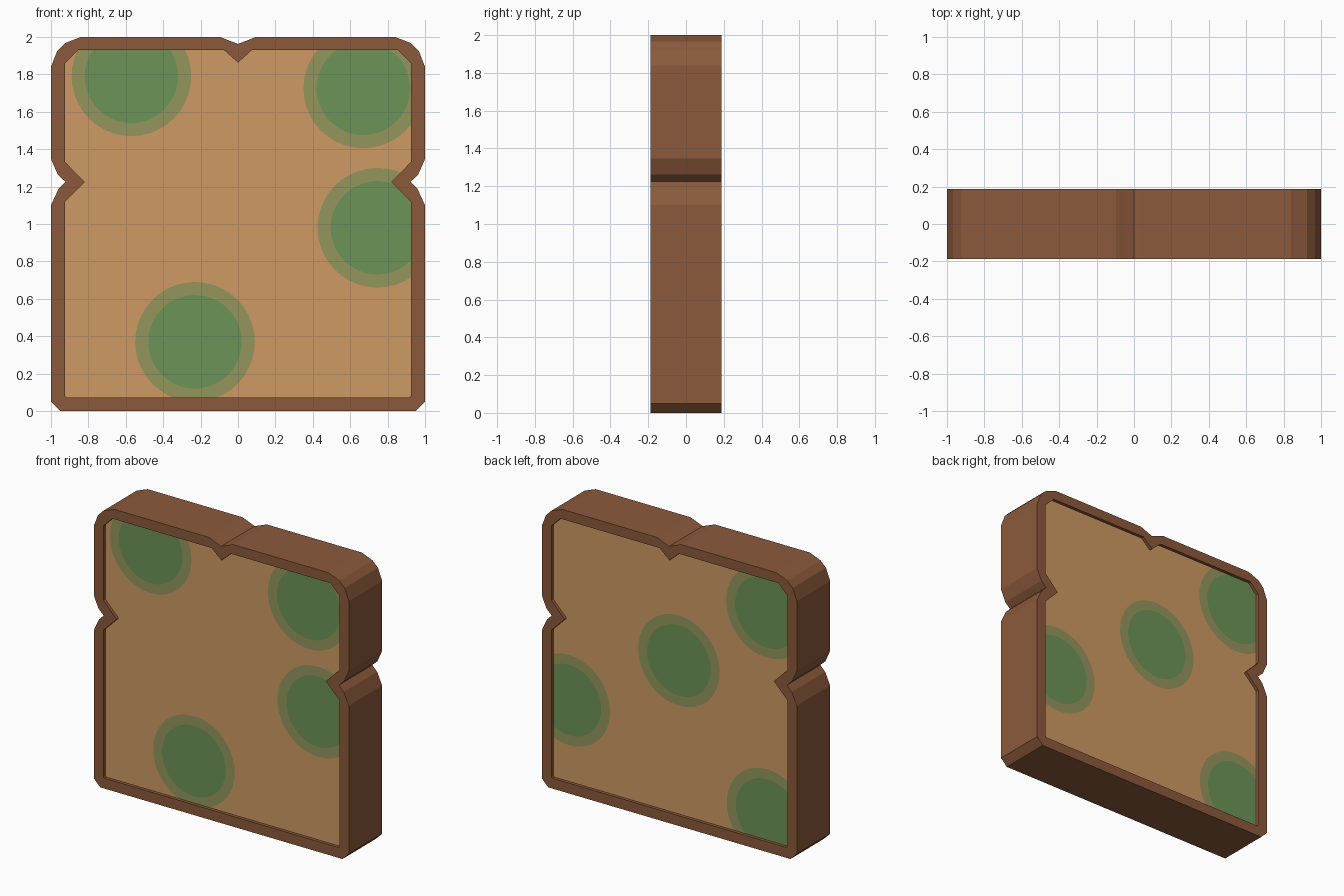
import bpy, bmesh, math
from mathutils import Vector
from mathutils.geometry import delaunay_2d_cdt

if "Cube" in bpy.data.objects:
    bpy.data.objects.remove(bpy.data.objects["Cube"])

HALF = 0.187      # half thickness of the slice
RECESS = 0.022    # crumb sits slightly behind the crust rim


def material(name, rgb):
    lin = [(c / 255 / 12.92) if c / 255 <= 0.04045 else ((c / 255 + 0.055) / 1.055) ** 2.4 for c in rgb]
    m = bpy.data.materials.new(name)
    m.diffuse_color = (*lin, 1)
    m.use_nodes = True
    m.node_tree.nodes["Principled BSDF"].inputs["Base Color"].default_value = m.diffuse_color
    return m


CRUST = material("crust_brown", (139, 90, 60))
CRUMB = material("crumb_tan", (207, 154, 99))
HALO = material("mould_pale_green", (148, 150, 93))
MOULD = material("mould_green", (109, 148, 88))


def mirrored(half):
    """Close a right-hand profile (counter-clockwise), first point on the centre line."""
    return [(-x, z) for x, z in half if x > 0] + half[::-1]


outer = mirrored([(0, 1.963), (0.045, 1.98), (0.095, 2), (0.84, 2), (0.925, 1.967), (0.967, 1.925),
                  (1, 1.84), (1, 1.347), (0.963, 1.263), (0.922, 1.225), (0.96, 1.187),
                  (1, 1.10), (1, 0.05), (0.95, 0)])
inner = mirrored([(0, 1.863), (0.075, 1.93), (0.855, 1.93), (0.925, 1.86), (0.925, 1.332),
                  (0.82, 1.225), (0.925, 1.12), (0.925, 0.082), (0.917, 0.073)])


def circle(cx, cz, r, n=40):
    return [(cx + r * math.cos(2 * math.pi * i / n), cz + r * math.sin(2 * math.pi * i / n))
            for i in range(n)]


def overlay(loops):
    """Cut the outlines into each other; give triangles and the loops covering each."""
    pts, faces = [], []
    for loop in loops:
        faces.append(list(range(len(pts), len(pts) + len(loop))))
        pts += [Vector(p) for p in loop]
    verts, _, tris, _, _, owners = delaunay_2d_cdt(pts, [], faces, 1, 1e-5)
    return verts, [(t, set(o)) for t, o in zip(tris, owners)]


def add_object(name, bm, mats):
    me = bpy.data.meshes.new(name)
    bm.to_mesh(me)
    bm.free()
    for m in mats:
        me.materials.append(m)
    ob = bpy.data.objects.new(name, me)
    bpy.context.collection.objects.link(ob)
    return ob


# Crust: ring between the two outlines, extruded through the thickness
bm = bmesh.new()
verts, tris = overlay([outer, inner])
ring = [t for t, own in tris if 0 in own and 1 not in own]
for y in (-HALF, HALF):
    vs = [bm.verts.new((v.x, y, v.y)) for v in verts]
    for t in ring:
        bm.faces.new([vs[i] for i in t])
bm.verts.ensure_lookup_table()
n = len(verts)
bm.verts.index_update()
rim = [e for e in bm.edges if e.is_boundary and e.verts[0].co.y < 0]
for a, b in [(e.verts[0].index, e.verts[1].index) for e in rim]:
    bm.faces.new([bm.verts[i] for i in (a, b, b + n, a + n)])
bmesh.ops.recalc_face_normals(bm, faces=bm.faces)
add_object("crust", bm, [CRUST])

# Crumb faces with mould spots cut into them
front_spots = [(-0.57, 1.79), (0.67, 1.725), (0.745, 0.98), (-0.23, 0.37)]
back_spots = [(-0.06, 1.16), (0.80, 0.65), (-0.75, 1.685), (-0.755, 0.255)]
for name, side, spots in (("crumb_front", -1, front_spots), ("crumb_back", 1, back_spots)):
    halos = [circle(x, z, 0.32) for x, z in spots]
    cores = [circle(x, z, 0.25) for x, z in spots]
    verts, tris = overlay([inner] + halos + cores)
    bm = bmesh.new()
    vs = [bm.verts.new((v.x, side * (HALF - RECESS), v.y)) for v in verts]
    for t, own in tris:
        if 0 not in own:
            continue
        f = bm.faces.new([vs[i] for i in t])
        f.material_index = 2 if max(own) > len(spots) else 1 if max(own) > 0 else 0
        f.normal_update()
        if f.normal.y * side < 0:
            f.normal_flip()
    loose = [v for v in bm.verts if not v.link_faces]
    bmesh.ops.delete(bm, geom=loose, context='VERTS')
    add_object(name, bm, [CRUMB, HALO, MOULD])
